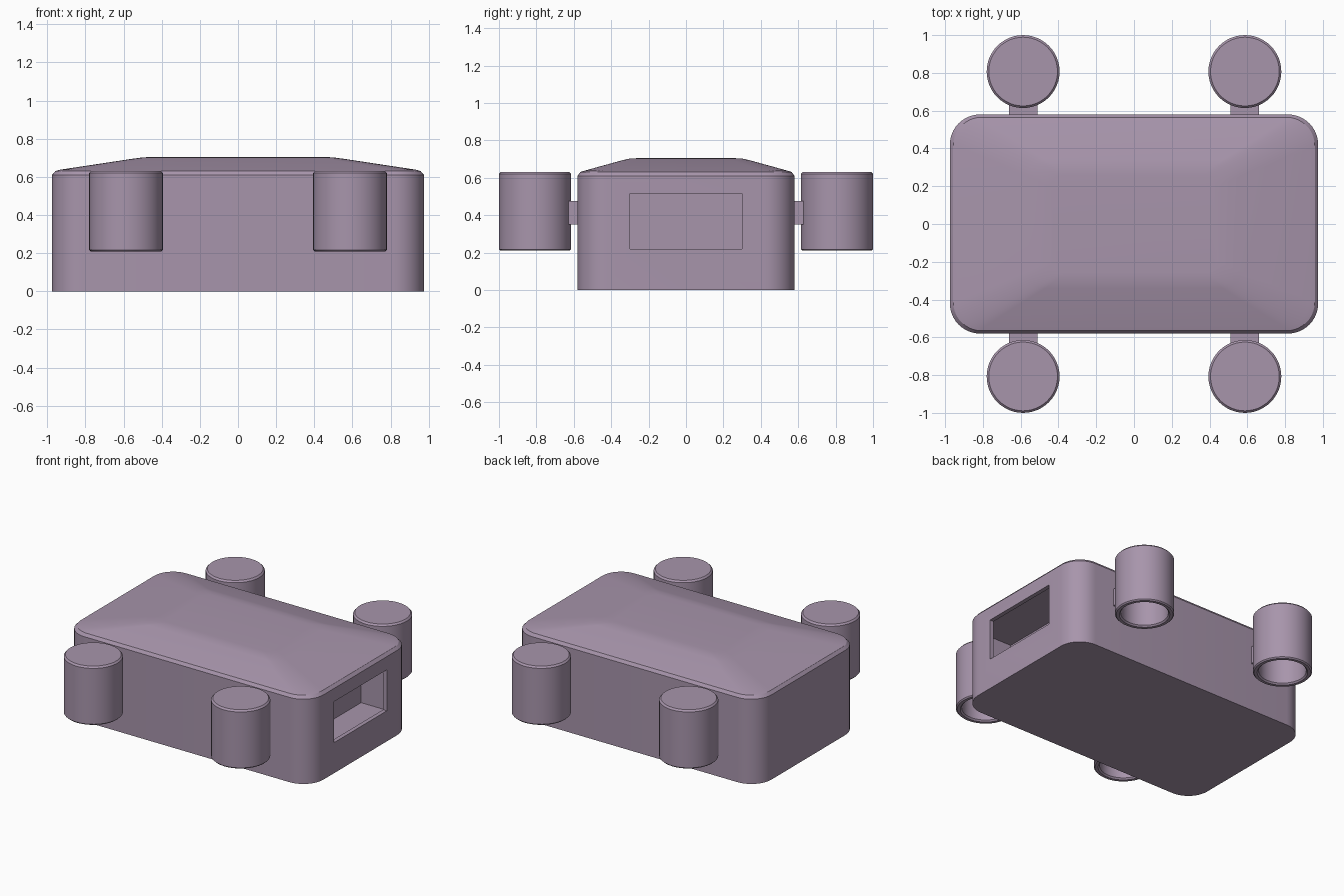
import bpy, bmesh, math

if "Cube" in bpy.data.objects:
    bpy.data.objects.remove(bpy.data.objects["Cube"])

mauve = bpy.data.materials.new("dusty_mauve")
mauve.use_nodes = True
colour = (0.39, 0.30, 0.41, 1)
mauve.diffuse_color = colour
mauve.node_tree.nodes["Principled BSDF"].inputs["Base Color"].default_value = colour


def make_object(name, bm):
    bmesh.ops.recalc_face_normals(bm, faces=bm.faces)
    mesh = bpy.data.meshes.new(name)
    bm.to_mesh(mesh)
    bm.free()
    mesh.materials.append(mauve)
    obj = bpy.data.objects.new(name, mesh)
    bpy.context.collection.objects.link(obj)
    return obj


def make_box(name, low, high):
    bm = bmesh.new()
    bmesh.ops.create_cube(bm, size=1)
    for v in bm.verts:
        v.co = [a + (b - a) * (c + 0.5) for a, b, c in zip(low, high, v.co)]
    return make_object(name, bm)


def activate(obj):
    bpy.ops.object.select_all(action="DESELECT")
    obj.select_set(True)
    bpy.context.view_layer.objects.active = obj


def smooth(obj, degrees=28):
    activate(obj)
    bpy.ops.object.shade_smooth_by_angle(angle=math.radians(degrees))


def rounded_ring(bm, hx, hy, z, radius, steps=10):
    ring = []
    for q, (sx, sy) in enumerate([(1, 1), (-1, 1), (-1, -1), (1, -1)]):
        for i in range(steps + 1):
            a = math.pi / 2 * (q + i / steps)
            ring.append(bm.verts.new((sx * (hx - radius) + radius * math.cos(a),
                                      sy * (hy - radius) + radius * math.sin(a), z)))
    return ring


def bridge(bm, rings):
    for lower, upper in zip(rings, rings[1:]):
        n = len(lower)
        for i in range(n):
            j = (i + 1) % n
            bm.faces.new((lower[i], lower[j], upper[j], upper[i]))


# Body: rounded box with a chamfered rim and a shallow hipped roof
sections = [(0.975, 0.58, 0, 0.16), (0.975, 0.58, 0.61, 0.16),
            (0.957, 0.565, 0.631, 0.15), (0.93, 0.543, 0.638, 0.14),
            (0.56, 0.34, 0.694, 0.09), (0.50, 0.305, 0.702, 0.08),
            (0.44, 0.26, 0.705, 0.07)]
bm = bmesh.new()
rings = [rounded_ring(bm, *s) for s in sections]
bridge(bm, rings)
bm.faces.new(rings[0])
bm.faces.new(rings[-1])
body = make_object("body", bm)

# Compartment behind a rectangular window in one end
cutters = [make_box("compartment_cutter", (0.63, -0.5, 0.11), (0.945, 0.5, 0.54)),
           make_box("window_cutter", (0.8, -0.3, 0.22), (1.1, 0.3, 0.515))]
for cutter in cutters:
    cutter.hide_render = True
    mod = body.modifiers.new(cutter.name, "BOOLEAN")
    mod.operation = "DIFFERENCE"
    mod.solver = "EXACT"
    mod.object = cutter
    activate(body)
    bpy.ops.object.modifier_apply(modifier=mod.name)
    bpy.data.objects.remove(cutter)
smooth(body)


# Hollow pods, open underneath, turned from a radius and height profile
pod_profile = [(0.182, 0.632), (0.193, 0.62), (0.193, 0.218), (0.185, 0.21),
               (0.165, 0.21), (0.155, 0.22), (0.155, 0.59)]


def make_pod(name, x, y, sides=48):
    bm = bmesh.new()
    rings = []
    for r, z in pod_profile:
        angles = [math.tau * i / sides for i in range(sides)]
        rings.append([bm.verts.new((x + r * math.cos(a), y + r * math.sin(a), z))
                      for a in angles])
    bridge(bm, rings)
    bm.faces.new(rings[0])
    bm.faces.new(rings[-1])
    smooth(make_object(name, bm))


# A pod and its connecting bracket at each corner
for end, sy in (("front", -1), ("back", 1)):
    for side, sx in (("left", 1), ("right", -1)):
        x = sx * 0.587
        make_pod(f"{end}_{side}_pod", x, sy * 0.807)
        near, far = sorted((sy * 0.57, sy * 0.63))
        make_box(f"{end}_{side}_bracket", (x - 0.075, near, 0.35), (x + 0.075, far, 0.475))
